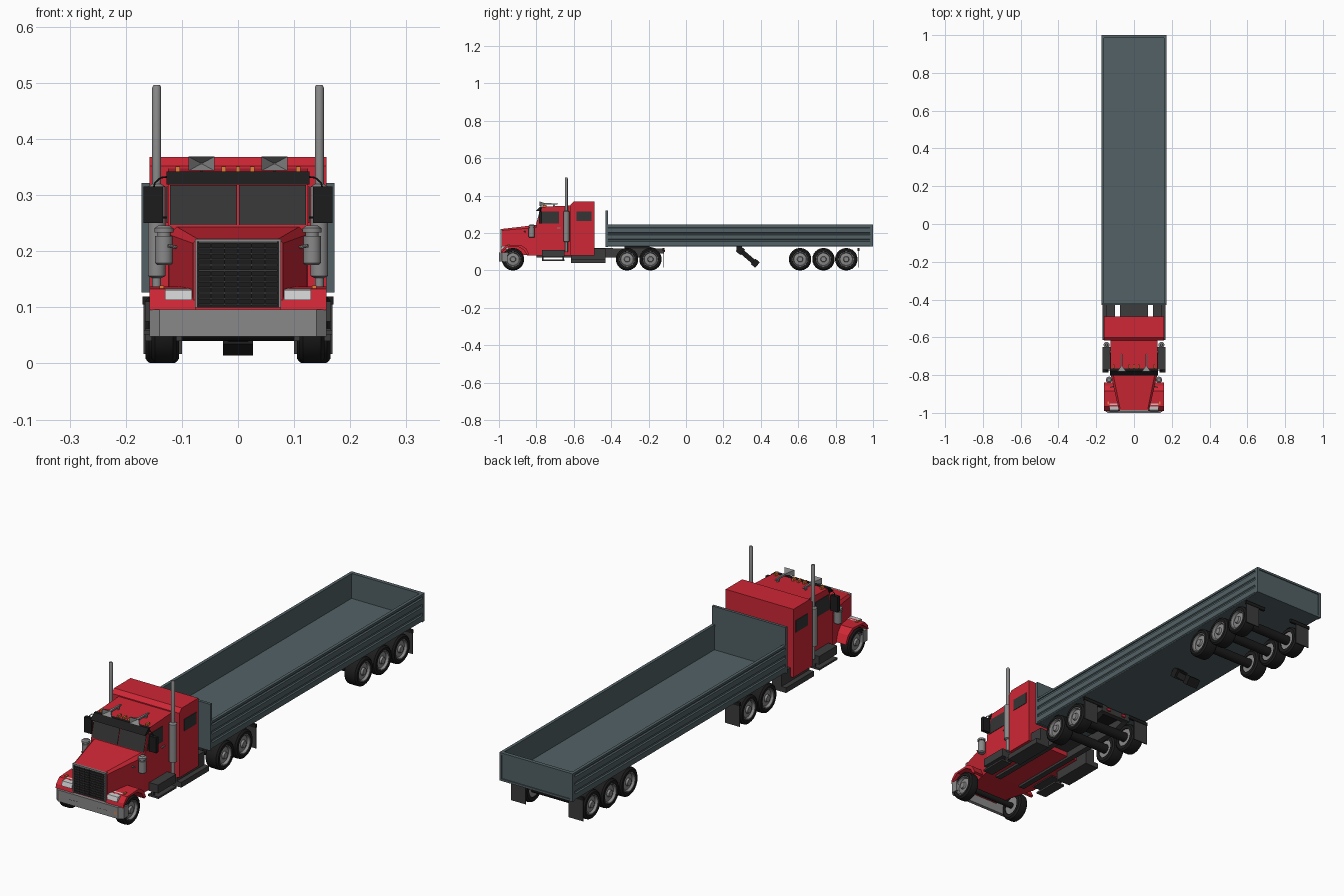
import bpy, bmesh
from math import sin, cos, tau
from mathutils import Vector

if "Cube" in bpy.data.objects:
    bpy.data.objects.remove(bpy.data.objects["Cube"])


def material(name, r, g, b):
    m = bpy.data.materials.new(name)
    m.diffuse_color = (r, g, b, 1)
    m.use_nodes = True
    m.node_tree.nodes["Principled BSDF"].inputs["Base Color"].default_value = m.diffuse_color
    return m


RED = material("red_paint", 0.62, 0.02, 0.035)
BED = material("slate_paint", 0.085, 0.12, 0.13)
BLACK = material("black", 0.012, 0.012, 0.012)
DARK = material("dark_grey", 0.045, 0.045, 0.045)
GLASS = material("dark_glass", 0.035, 0.035, 0.035)
STEEL = material("steel", 0.25, 0.25, 0.25)
LAMP = material("lamp_lens", 0.6, 0.6, 0.6)
ORANGE = material("orange_lens", 0.8, 0.2, 0.04)


def loft(name, rings, mat, smooth=False, closed=False):
    """Skin matching rings of points; cap the ends unless closed."""
    bm = bmesh.new()
    vs = [[bm.verts.new(p) for p in ring] for ring in rings]
    n = len(rings[0])
    pairs = list(zip(vs, vs[1:])) + ([(vs[-1], vs[0])] if closed else [])
    for a, b in pairs:
        for i in range(n):
            bm.faces.new((a[i], a[(i + 1) % n], b[(i + 1) % n], b[i]))
    if not closed:
        bm.faces.new(vs[0])
        bm.faces.new(vs[-1])
    bmesh.ops.recalc_face_normals(bm, faces=bm.faces)
    me = bpy.data.meshes.new(name)
    bm.to_mesh(me)
    bm.free()
    me.materials.append(mat)
    ob = bpy.data.objects.new(name, me)
    bpy.context.collection.objects.link(ob)
    if smooth:
        bpy.ops.object.select_all(action='DESELECT')
        ob.select_set(True)
        bpy.context.view_layer.objects.active = ob
        bpy.ops.object.shade_smooth_by_angle(angle=0.6)
    return ob


def prism(name, x0, x1, prof, mat):
    """Side (y, z) profile extruded across x."""
    return loft(name, [[(x, y, z) for y, z in prof] for x in (x0, x1)], mat)


def box(name, x0, x1, y0, y1, z0, z1, mat):
    return prism(name, x0, x1, [(y0, z0), (y1, z0), (y1, z1), (y0, z1)], mat)


def lathe(name, origin, axis, prof, mat, n=20, closed=False):
    """Revolve (distance along axis, radius) pairs about an axis."""
    a = Vector(axis).normalized()
    u = a.orthogonal().normalized()
    v = a.cross(u)
    o = Vector(origin)
    rings = [[o + a * d + (u * cos(tau * i / n) + v * sin(tau * i / n)) * r
              for i in range(n)] for d, r in prof]
    return loft(name, rings, mat, True, closed)


def rod(name, p, q, r, mat, n=12):
    d = Vector(q) - Vector(p)
    return lathe(name, p, d, [(0, r), (d.length, r)], mat, n)


def wheel(name, s, x_in, x_out, y):
    w = x_out - x_in
    o, ax = (s * x_in, y, 0.06), (s, 0, 0)
    lathe(name + "_tyre", o, ax, [(0, .038), (0, .052), (.006, .059), (.012, .06),
          (w - .012, .06), (w - .006, .059), (w, .052), (w, .042), (w - .005, .039)],
          BLACK, 28, closed=True)
    lathe(name + "_rim", o, ax, [(.004, .039), (w - .002, .041), (w - .002, .037),
          (w - .012, .033), (w - .009, .022), (w - .009, .016), (w - .001, .013),
          (w - .001, .004)], STEEL, 28)


# Trailer bed: floor, ribbed sides, headboard and tailgate
box("bed_floor", -.165, .165, -.425, .995, .128, .14, BED)
box("headboard", -.172, .172, -.43, -.418, .126, .322, BED)
box("tailgate", -.166, .166, .985, .996, .128, .24, BED)
box("tailgate_top_rail", -.171, .171, .984, 1, .237, .246, BED)
box("tailgate_bottom_rail", -.171, .171, .984, 1, .128, .137, BED)
for s in (-1, 1):
    box("bed_side", s * .16, s * .166, -.42, .99, .128, .243, BED)
    box("bed_top_rail", s * .158, s * .171, -.42, 1, .237, .246, BED)
    box("tailgate_post", s * .16, s * .171, .984, 1, .128, .243, BED)
    for z in (.128, .164, .2):
        prism_pts = [(.165, z), (.171, z + .004), (.171, z + .027), (.165, z + .031)]
        loft("side_plank", [[(s * x, y, zz) for x, zz in prism_pts]
                            for y in (-.42, .99)], BED)

# Axles, wheels and mud flaps
for y in (-.315, -.19, .61, .735, .857):
    rod("axle", (-.125, y, .06), (.125, y, .06), .02, BLACK, 16)
rod("front_axle", (-.12, -.925, .06), (.12, -.925, .06), .012, BLACK)
for s in (-1, 1):
    wheel("front_wheel", s, .11, .154, -.925)
    for y in (-.315, -.19):
        wheel("drive_wheel", s, .105, .165, y)
    for y in (.61, .735, .857):
        wheel("trailer_wheel", s, .105, .165, y)
    for y in (-.119, .924):
        box("mud_flap", s * .1, s * .168, y - .002, y + .002, .017, .112, DARK)
        box("flap_bracket", s * .07, s * .17, y - .006, y + .004, .105, .119, BLACK)

# Folded landing leg under the trailer
def leg_part(name, x0, x1, t0, t1, h):
    a, b = Vector((.285, .112)), Vector((.375, .035))
    d = b - a
    n = Vector((-d.y, d.x)).normalized() * h
    p, q = a + d * t0, a + d * t1
    prism(name, x0, x1, [p + n, q + n, q - n, p - n], BLACK)


leg_part("landing_leg", -.018, .018, 0, 1, .013)
leg_part("landing_leg_top", -.027, .027, -.08, .2, .019)
leg_part("landing_leg_foot", -.027, .027, .82, 1.08, .019)
box("landing_leg_mount", -.02, .02, .27, .3, .1, .129, BLACK)

# Tractor chassis and coupling
for s in (-1, 1):
    prism("frame_rail", s * .05, s * .075, [(-.8, .07), (-.2, .07), (-.12, .095),
          (-.115, .118), (-.8, .118)], DARK)
    # Side boxes, steps and tail lamps
    box("side_tank", s * .1, s * .145, -.615, -.43, .045, .118, DARK)
    box("tank_step", s * .1, s * .166, -.615, -.43, .04, .062, DARK)
    prism("cab_step_box", s * .1, s * .166, [(-.77, .075), (-.65, .075),
          (-.65, .11), (-.77, .11)], DARK)
    box("cab_step", s * .12, s * .168, -.77, -.65, .052, .06, DARK)
    for y in (-.765, -.655):
        box("step_hanger", s * .135, s * .145, y - .004, y + .004, .055, .08, DARK)
    box("tail_lamp", s * .03, s * .048, -.117, -.112, .098, .11, RED)
box("frame_crossmember", -.075, .075, -.14, -.118, .09, .116, DARK)
box("deck_plate", -.075, .075, -.6, -.39, .1, .12, DARK)
prism("coupling_plate", -.07, .07, [(-.33, .115), (-.16, .11), (-.16, .118),
      (-.2, .128), (-.33, .128)], BLACK)

# Cab and sleeper
prism("cab", -.125, .125, [(-.8, .08), (-.8, .244), (-.777, .325), (-.765, .34),
      (-.61, .348), (-.61, .08)], RED)
prism("sleeper", -.158, .158, [(-.617, .08), (-.617, .352), (-.6, .368),
      (-.49, .368), (-.49, .08)], RED)
for s in (-1, 1):
    prism("door_window", s * .12, s * .127, [(-.787, .25), (-.68, .25),
          (-.68, .315), (-.77, .315)], GLASS)
    box("sleeper_window", s * .155, s * .16, -.585, -.505, .265, .315, GLASS)
    prism("windshield_pane", s * .002, s * .121, [(-.802, .247), (-.782, .318),
          (-.775, .318), (-.795, .247)], GLASS)
    box("door_handle", s * .12, s * .13, -.69, -.67, .225, .23, STEEL)
prism("sun_visor", -.127, .127, [(-.802, .319), (-.778, .342), (-.765, .342),
      (-.775, .319)], BLACK)

# Hood with chamfered shoulders
def hood_ring(y, w, zb, zt, c):
    half = [(w, zb), (w, zt - c), (w - c, zt)]
    return [(x, y, z) for x, z in half] + [(-x, y, z) for x, z in reversed(half)]


loft("hood", [hood_ring(-.985, .08, .085, .222, .008),
              hood_ring(-.795, .124, .08, .244, .014)], RED)

# Grille with surround and bars
box("grille_back", -.073, .073, -.989, -.98, .1, .218, BLACK)
for i in range(12):
    z = .104 + i * .01
    box("grille_bar", -.07, .07, -.992, -.988, z, z + .003, DARK)
for i in range(5):
    x = -.048 + i * .024
    box("grille_upright", x - .001, x + .001, -.993, -.988, .102, .216, DARK)
for s in (-1, 1):
    box("grille_surround", s * .072, s * .077, -.993, -.98, .1, .22, STEEL)
box("grille_surround_top", -.077, .077, -.993, -.98, .217, .222, STEEL)

# Bumper with wrapped ends, slots and lamps
loft("bumper", [[(x, y, z) for x, y in [(-.158, -.955), (-.158, -.985), (-.14, -1),
     (.14, -1), (.158, -.985), (.158, -.955), (.148, -.955), (.135, -.985),
     (-.135, -.985), (-.148, -.955)]] for z in (.048, .096)], STEEL)
for s in (-1, 1):
    box("bumper_slot", s * .043, s * .089, -1, -.995, .068, .072, BLACK)
    box("bumper_lamp", s * .12, s * .134, -1, -.995, .063, .077, ORANGE)
    # Fender arch, headlight and side lamp
    prism("fender", s * .075, s * .158, [(-.99, .095), (-.986, .112), (-.965, .133),
          (-.885, .137), (-.855, .118), (-.838, .085), (-.85, .082), (-.866, .108),
          (-.895, .126), (-.95, .126), (-.975, .108), (-.982, .095)], RED)
    prism("headlight", s * .082, s * .13, [(-.992, .113), (-.985, .131),
          (-.95, .134), (-.95, .113)], LAMP)
    box("fender_lamp", s * .132, s * .14, -.955, -.94, .132, .139, ORANGE)

    # Air cleaner
    lathe("air_cleaner", (s * .132, -.825, .175), (0, 0, 1), [(0, .012), (.004, .016),
          (.052, .016), (.052, .012), (.058, .012), (.058, .017), (.066, .017),
          (.071, .01)], STEEL)
    rod("air_cleaner_pipe", (s * .132, -.825, .212), (s * .1, -.81, .21), .006, STEEL)

    # Exhaust stack and muffler
    lathe("exhaust_stack", (s * .145, -.64, .1), (0, 0, 1), [(0, .008), (.052, .008),
          (.056, .016), (.215, .016), (.22, .008), (.392, .008), (.396, .006)], STEEL)

    # Mirror on curved arm
    box("mirror", s * .134, s * .168, -.785, -.77, .25, .315, BLACK)
    arm = [(s * .122, -.775, .333), (s * .138, -.777, .331), (s * .148, -.778, .322),
           (s * .151, -.778, .31)]
    for p, q in zip(arm, arm[1:]):
        rod("mirror_arm", p, q, .0015, BLACK, 8)
    rod("mirror_lower_arm", (s * .12, -.778, .26), (s * .15, -.778, .26), .0015, BLACK, 8)
    rod("hood_mirror_stalk", (s * .11, -.86, .207), (s * .125, -.865, .21), .003, STEEL, 8)

    # Square-mouthed roof horn
    rings = [(-.758, .002, .001), (-.782, .023, .0125), (-.755, .005, .004),
             (-.69, .003, .003), (-.685, .001, .001)]
    loft("roof_horn", [[(s * .065 + a * w, y, .356 + b * h) for a, b in
         ((-1, -1), (1, -1), (1, 1), (-1, 1))] for y, w, h in rings], STEEL)
    box("horn_bracket", s * .062, s * .068, -.71, -.7, .34, .356, STEEL)

# Roof marker lamps
for x in (-.107, -.025, 0, .025, .107):
    box("marker_lamp", x - .004, x + .004, -.765, -.745, .338, .351, ORANGE)
